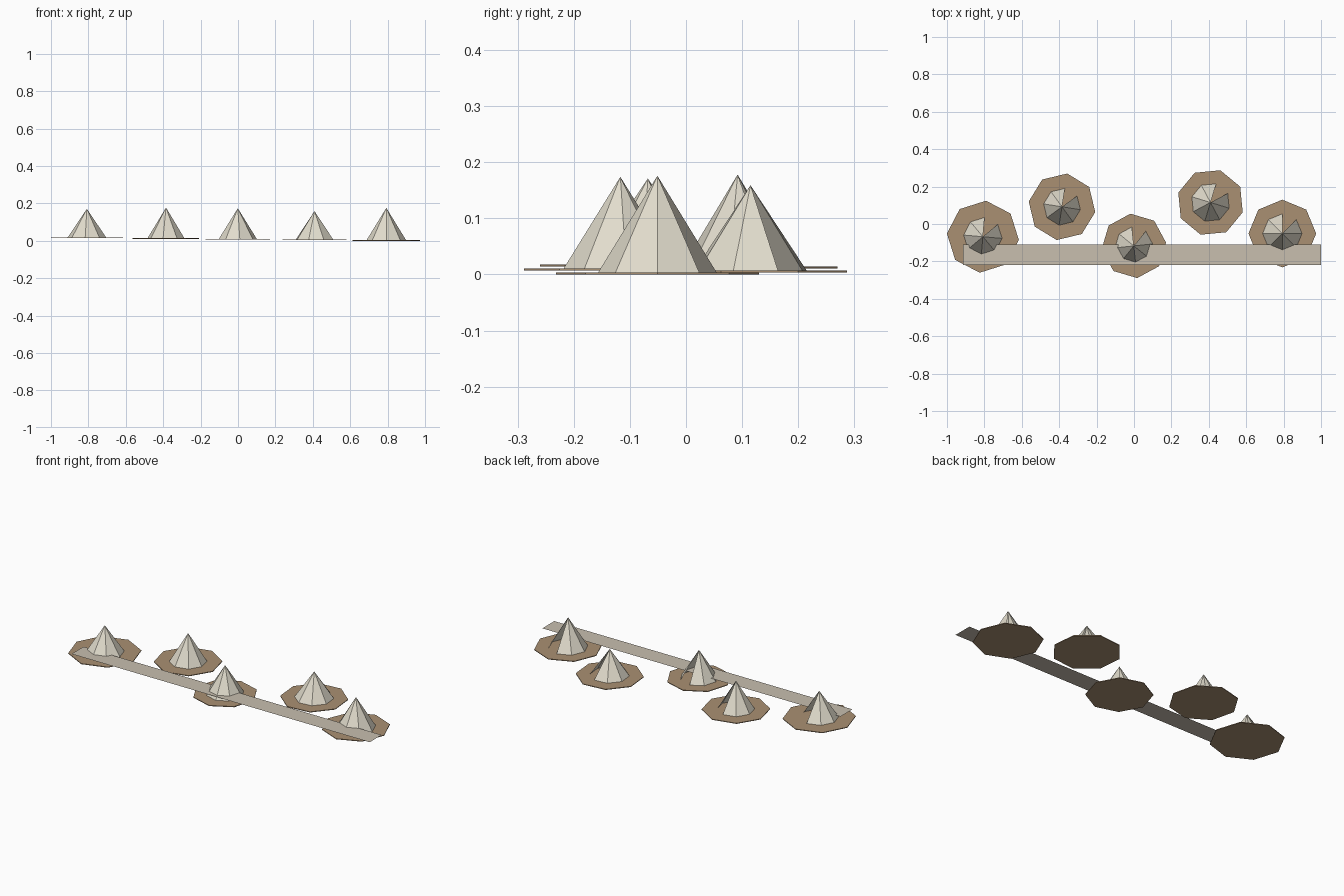
import bpy, bmesh
from math import sin, cos, radians

if "Cube" in bpy.data.objects:
    bpy.data.objects.remove(bpy.data.objects["Cube"])


def material(name, rgb):
    m = bpy.data.materials.new(name)
    m.diffuse_color = (*rgb, 1)
    m.use_nodes = True
    m.node_tree.nodes["Principled BSDF"].inputs["Base Color"].default_value = m.diffuse_color
    return m


canvas = material("canvas", (0.76, 0.72, 0.61))
earth = material("earth", (0.40, 0.28, 0.17))
trail = material("trail", (0.58, 0.52, 0.43))


def finish(name, bm, mat):
    me = bpy.data.meshes.new(name)
    bm.to_mesh(me)
    bm.free()
    ob = bpy.data.objects.new(name, me)
    me.materials.append(mat)
    bpy.context.collection.objects.link(ob)
    return ob


def ring(bm, x, y, z, r, turn, start=0):
    angles = [radians(turn + 45 * (start + i)) for i in range(8)]
    return [bm.verts.new((x + r * cos(a), y + r * sin(a), z)) for a in angles]


def ground_pad(name, x, y, z, r, turn, thick=0.004):
    # thin eight-sided patch of bare earth
    bm = bmesh.new()
    low = ring(bm, x, y, z, r, turn)
    top = ring(bm, x, y, z + thick, r, turn)
    bm.faces.new(low[::-1])
    bm.faces.new(top)
    for i in range(8):
        j = (i + 1) % 8
        bm.faces.new((low[i], low[j], top[j], top[i]))
    finish(name, bm, earth)


def tent(name, x, y, z, r, tip, turn):
    # eight-sided cone shell with one side left open as the doorway
    bm = bmesh.new()
    base = ring(bm, x, y, z, r, turn, start=2)
    apex = bm.verts.new((x, y, tip))
    for i in range(7):
        bm.faces.new((base[i], base[i + 1], apex))
    finish(name, bm, canvas)


# x, y, pad bottom, pad radius, tent radius, tip height, turn in degrees
camps = [
    (-0.808, -0.068, 0.0142, 0.193, 0.104, 0.171, -5),
    (-0.385, 0.092, 0.0106, 0.180, 0.100, 0.178, -9),
    (-0.001, -0.117, 0.0071, 0.173, 0.102, 0.174, 6),
    (0.409, 0.115, 0.0035, 0.180, 0.105, 0.159, -17),
    (0.793, -0.051, 0.0, 0.181, 0.106, 0.176, 0),
]
for n, (x, y, z, pad_r, tent_r, tip, turn) in enumerate(camps, 1):
    ground_pad(f"ground_pad_{n}", x, y, z, pad_r, turn)
    tent(f"tent_{n}", x, y, z + 0.003, tent_r, tip, turn)

# long flat path running past the camps
bm = bmesh.new()
bm.faces.new([bm.verts.new((x, y, 0.034)) for x, y in
              ((-0.915, -0.22), (1, -0.22), (1, -0.11), (-0.915, -0.11))])
finish("path", bm, trail)
